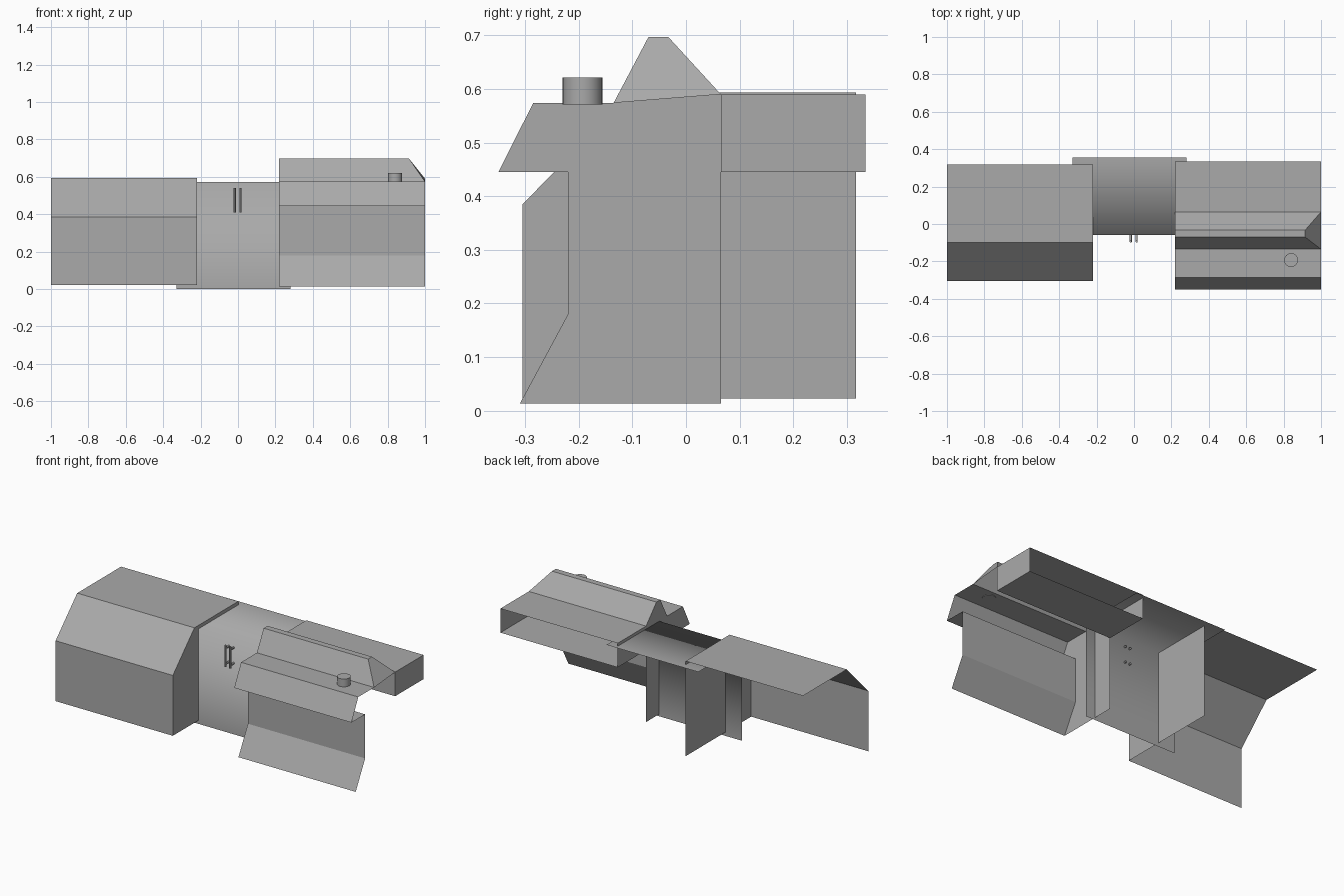
import bpy, bmesh
from mathutils import Matrix, Vector

cube = bpy.data.objects.get("Cube")
if cube:
    bpy.data.objects.remove(cube, do_unlink=True)

GREY = (0.4, 0.4, 0.4, 1)
mat = bpy.data.materials.new("plain_grey")
mat.use_nodes = True
mat.diffuse_color = GREY
mat.node_tree.nodes["Principled BSDF"].inputs["Base Color"].default_value = GREY


def finish(name, bm, smooth=False):
    bmesh.ops.remove_doubles(bm, verts=bm.verts, dist=0.0005)
    me = bpy.data.meshes.new(name)
    bm.to_mesh(me)
    bm.free()
    me.materials.append(mat)
    for p in me.polygons:
        p.use_smooth = smooth
    ob = bpy.data.objects.new(name, me)
    bpy.context.collection.objects.link(ob)
    return ob


def face(bm, pts):
    bm.faces.new([bm.verts.new(p) for p in pts])


def sheet(bm, profile, x0, x1):
    """Sweep an open (y, z) profile along x; x1 may vary per point."""
    ends = x1 if isinstance(x1, tuple) else (x1,) * len(profile)
    for i in range(len(profile) - 1):
        a, b = profile[i], profile[i + 1]
        face(bm, [(x0, *a), (ends[i], *a), (ends[i + 1], *b), (x0, *b)])


def plate(bm, outline, x):
    face(bm, [(x, *p) for p in outline])


def cylinder(bm, centre, radius, depth, axis, sides):
    rot = Vector((0, 0, 1)).rotation_difference(Vector(axis)).to_matrix().to_4x4()
    bmesh.ops.create_cone(bm, cap_ends=True, segments=sides, radius1=radius,
                          radius2=radius, depth=depth,
                          matrix=Matrix.Translation(centre) @ rot)


# Right housing: open shell with one inner wall
hood = [(-0.305, 0.022), (-0.305, 0.385), (-0.1, 0.593), (0.317, 0.593)]
bm = bmesh.new()
sheet(bm, hood, -1, -0.22)
plate(bm, hood[::-1] + [(0.317, 0.022)][::-1], -0.22)
finish("right_housing", bm)

# Centre panel: softly shaded bent sheet
bm = bmesh.new()
sheet(bm, [(-0.06, 0), (-0.06, 0.572), (0.355, 0.572)], -0.33, 0.28)
finish("centre_panel", bm, smooth=True)

# Left housing: front skirt and ledge, ridge with hipped end, inner wall
X0, X1, HIP = 0.22, 1, 0.915
front = [(-0.31, 0.013), (-0.22, 0.18), (-0.22, 0.445), (-0.35, 0.445),
         (-0.285, 0.574), (-0.135, 0.574)]
ridge = [(-0.135, 0.574), (-0.07, 0.697), (-0.033, 0.697), (0.065, 0.59)]
bm = bmesh.new()
sheet(bm, front, X0, X1)
ends = (X1, HIP, HIP, X1)
sheet(bm, ridge, X0, ends)
face(bm, [(x, *p) for x, p in zip(ends, ridge)][::-1])
plate(bm, front + ridge[1:] + [(0.065, 0.013)], X0)
finish("left_housing", bm)

# Rear box: open at the back
bm = bmesh.new()
box = [(0.335, 0.445), (0.065, 0.445), (0.065, 0.59), (0.335, 0.59)]
sheet(bm, box, X0, X1)
plate(bm, box, X0)
plate(bm, box[::-1], X1)
finish("rear_box", bm)

# Round knob on the ledge
bm = bmesh.new()
cylinder(bm, (0.84, -0.193, 0.596), 0.037, 0.05, (0, 0, 1), 32)
knob = finish("knob", bm)

# Pair of upright handles with pegs through the panel
parts = [knob]
for side, x in (("right", -0.018), ("left", 0.014)):
    bm = bmesh.new()
    cylinder(bm, (x, -0.093, 0.475), 0.006, 0.13, (0, 0, 1), 12)
    for z in (0.428, 0.522):
        cylinder(bm, (x, -0.073, z), 0.006, 0.045, (0, 1, 0), 12)
    parts.append(finish(side + "_handle", bm))

bpy.ops.object.select_all(action="DESELECT")
for ob in parts:
    ob.select_set(True)
bpy.context.view_layer.objects.active = knob
bpy.ops.object.shade_smooth_by_angle()
